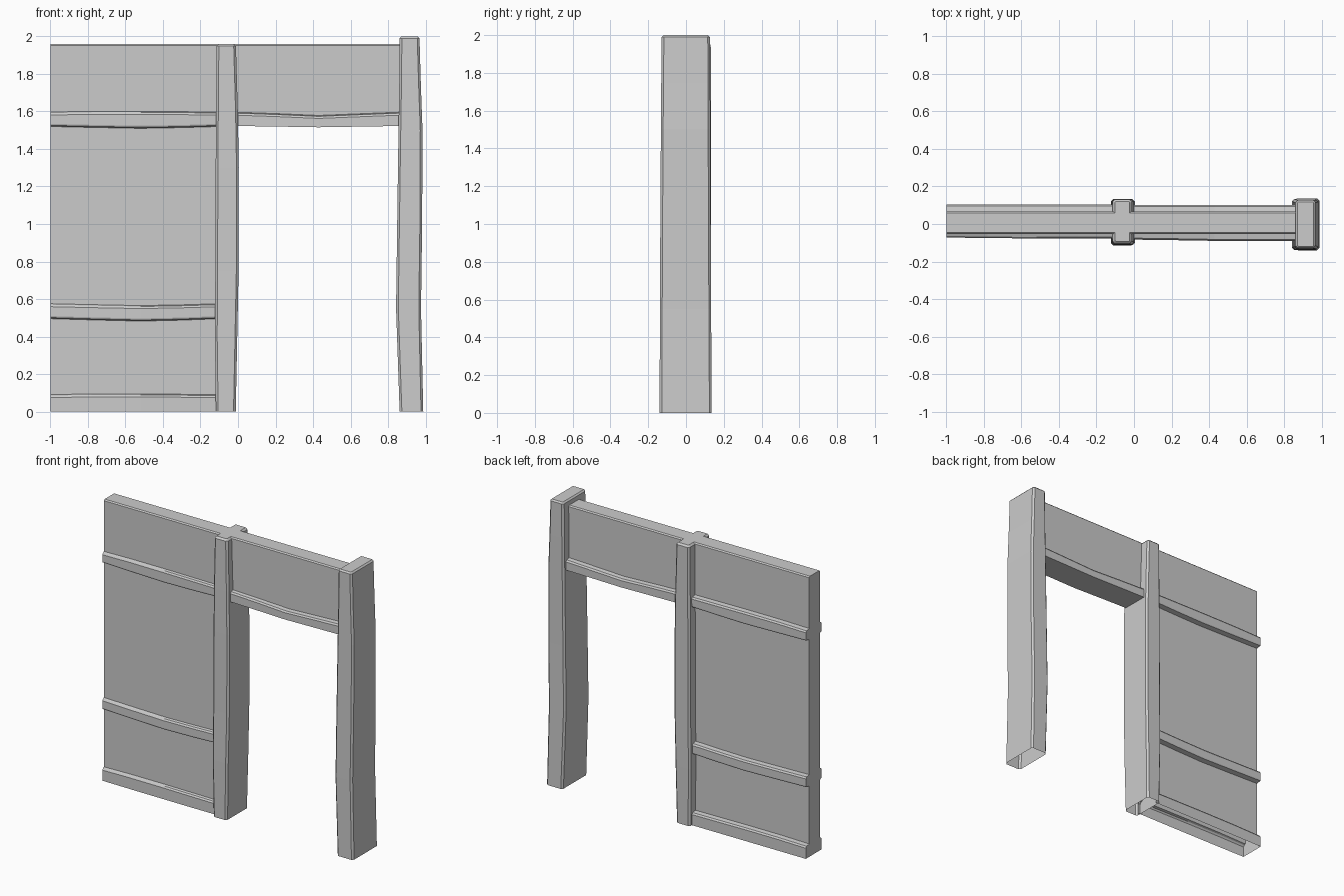
import bpy

if "Cube" in bpy.data.objects:
    bpy.data.objects.remove(bpy.data.objects["Cube"])


def loft(name, rings, closed=True, cap_start=False, cap_end=False):
    """Skin a list of equal-length rings into one mesh object."""
    n = len(rings[0])
    verts = [p for ring in rings for p in ring]
    faces = []
    for r in range(len(rings) - 1):
        for i in range(n if closed else n - 1):
            j = (i + 1) % n
            faces.append((r * n + i, r * n + j, (r + 1) * n + j, (r + 1) * n + i))
    if cap_start:
        faces.append(tuple(reversed(range(n))))
    if cap_end:
        faces.append(tuple(range(len(verts) - n, len(verts))))
    mesh = bpy.data.meshes.new(name)
    mesh.from_pydata(verts, [], faces)
    obj = bpy.data.objects.new(name, mesh)
    bpy.context.collection.objects.link(obj)
    # consistent outward normals
    import bmesh
    bm = bmesh.new()
    bm.from_mesh(mesh)
    bmesh.ops.recalc_face_normals(bm, faces=bm.faces)
    bm.to_mesh(mesh)
    bm.free()
    return obj


def octagon(z, x0, x1, y0, y1, c):
    return [(x0 + c, y0, z), (x1 - c, y0, z), (x1, y0 + c, z), (x1, y1 - c, z),
            (x1 - c, y1, z), (x0 + c, y1, z), (x0, y1 - c, z), (x0, y0 + c, z)]


def post(name, stations, chamfer=0.012, lip=0.012):
    """Crooked chamfered timber, hollow below, with a bevelled top."""
    rings = [octagon(*s, chamfer) for s in stations]
    z, x0, x1, y0, y1 = stations[-1]
    rings.append(octagon(z + lip, x0 + lip, x1 - lip, y0 + lip, y1 - lip, chamfer * 0.4))
    return loft(name, rings, cap_end=True)


TOP = 1.96
FACE = {-1: -0.054, 1: 0.066}      # wall faces, front and back


def side(s, rail_y, bands):
    """One face of the wall from bottom to top, rails included."""
    f, pts = FACE[s], []
    for low, high, foot in bands:
        if foot:                    # rail reaching down to its lower edge
            pts.append((rail_y, low))
        else:
            pts += [(f, low), (rail_y - s * 0.003, low + 0.006), (rail_y, low + 0.014)]
        pts += [(rail_y, high - 0.016), (rail_y - s * 0.008, high - 0.005), (f, high)]
    return pts + [(f, TOP - 0.008), (f - s * 0.008, TOP)]


def section(x, front_y, back_y, bands):
    profile = side(-1, front_y, bands) + side(1, back_y, bands)[::-1]
    return [(x, y, z) for y, z in profile]


# Left wall panel with three sagging rails on both faces
wall = []
for x, front_y, sag, lift in ((-1, -0.072, 0, 0), (-0.78, -0.075, 0.005, 0.004),
                              (-0.52, -0.077, 0.010, 0.004), (-0.3, -0.078, 0.006, 0.002),
                              (-0.1, -0.078, 0, 0)):
    bands = [(0, 0.09 + lift, True),
             (0.495 - sag * 1.3, 0.575 - sag, False),
             (1.52 - sag, 1.597 + lift, False)]
    wall.append(section(x, front_y, 0.104, bands))
loft("wall_panel", wall, closed=False, cap_start=True)

# Lintel above the doorway, its lower rail dipping in the middle
lintel = []
for x, front_y, dip in ((-0.03, -0.083, 0), (0.2, -0.086, 0.008), (0.43, -0.09, 0.018),
                        (0.65, -0.09, 0.009), (0.88, -0.09, 0)):
    lintel.append(section(x, front_y, 0.102, [(1.523 - dip * 0.4, 1.597 - dip, True)]))
loft("door_lintel", lintel)

# Door posts, each given as (z, x0, x1, y0, y1)
post("middle_post", [(0, -0.118, -0.012, -0.110, 0.128),
                     (0.4, -0.123, -0.004, -0.114, 0.132),
                     (0.75, -0.121, 0.003, -0.112, 0.133),
                     (1.3, -0.119, 0.004, -0.112, 0.132),
                     (1.6, -0.117, -0.001, -0.110, 0.132),
                     (1.948, -0.114, -0.011, -0.104, 0.131)])
post("right_post", [(0, 0.862, 0.988, -0.140, 0.136),
                    (0.55, 0.843, 0.976, -0.138, 0.133),
                    (1.0, 0.849, 0.982, -0.136, 0.131),
                    (1.5, 0.856, 0.984, -0.133, 0.129),
                    (1.75, 0.860, 0.975, -0.131, 0.128),
                    (1.99, 0.862, 0.968, -0.129, 0.127)], lip=0.010)
